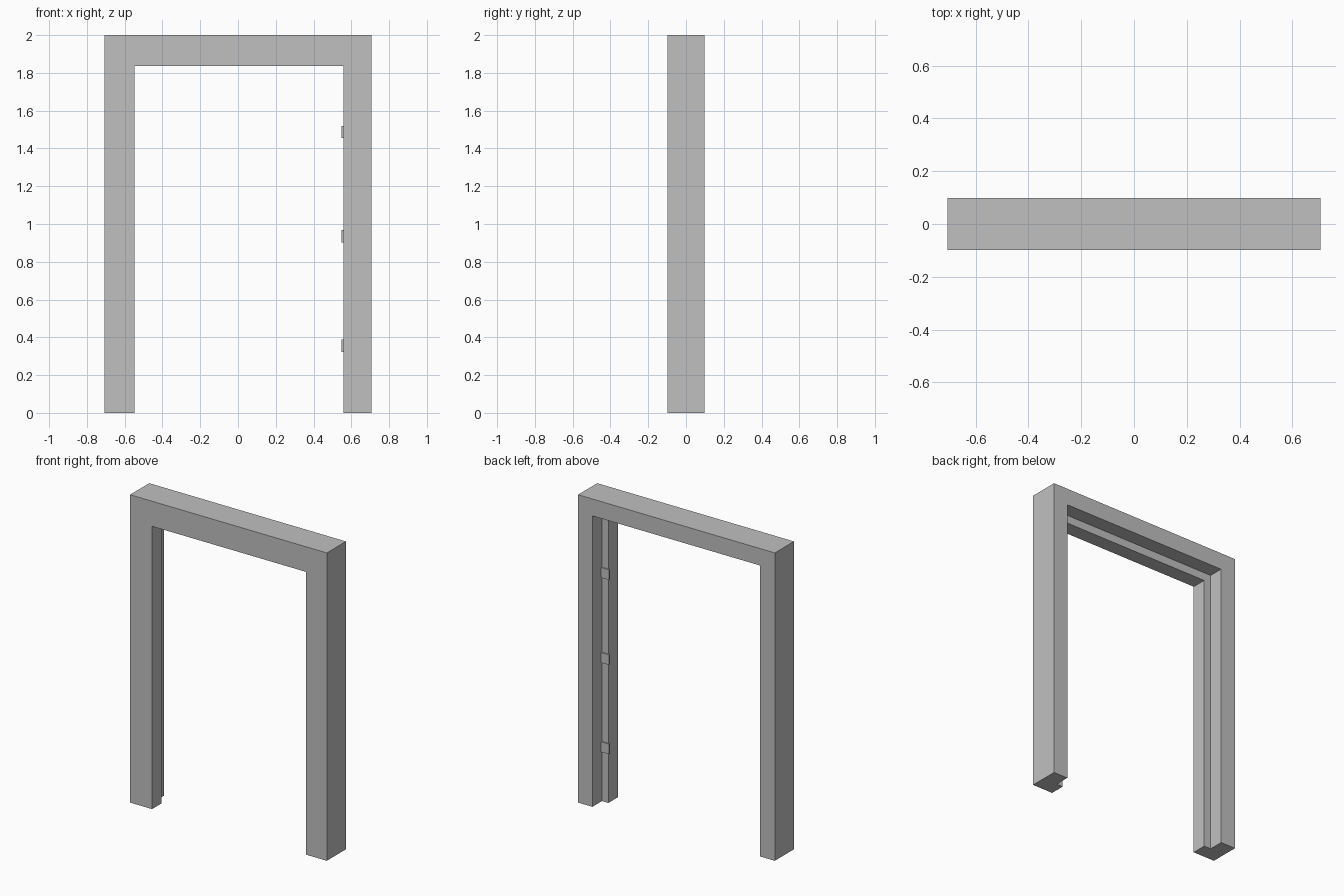
import bpy
import bmesh
from mathutils import Vector

default = bpy.data.objects.get("Cube")
if default:
    bpy.data.objects.remove(default, do_unlink=True)

HALF_W, HALF_D, HEIGHT = 0.707, 0.098, 2.0
STOP_Y = 0.0

# Single painted finish
grey = bpy.data.materials.new("warm_grey_paint")
grey.use_nodes = True
colour = (0.53, 0.53, 0.53, 1)
grey.diffuse_color = colour
grey.node_tree.nodes["Principled BSDF"].inputs["Base Color"].default_value = colour


def finish(bm, name):
    bmesh.ops.recalc_face_normals(bm, faces=bm.faces)
    mesh = bpy.data.meshes.new(name)
    bm.to_mesh(mesh)
    bm.free()
    mesh.materials.append(grey)
    obj = bpy.data.objects.new(name, mesh)
    bpy.context.collection.objects.link(obj)
    return obj


# Widths of each frame member as (right, left, top): stop side and rebated side
outer = (0, 0, 0)
stop = (0.158, 0.149, 0.163)
rebate = (0.108, 0.103, 0.110)

# Rebated L-shaped cross-section, swept up, across and down with mitred corners
section = [(outer, -HALF_D), (stop, -HALF_D), (stop, STOP_Y),
           (rebate, STOP_Y), (rebate, HALF_D), (outer, HALF_D)]
bm = bmesh.new()
rings = []
for side, at_top in ((-1, False), (-1, True), (1, True), (1, False)):
    ring = []
    for (right, left, top), y in section:
        x = side * (HALF_W - (left if side > 0 else right))
        z = HEIGHT - top if at_top else 0
        ring.append(bm.verts.new((x, y, z)))
    rings.append(ring)
for a, b in zip(rings, rings[1:]):
    for i in range(len(section)):
        j = (i + 1) % len(section)
        bm.faces.new((a[i], a[j], b[j], b[i]))
bm.faces.new(rings[0])
bm.faces.new(rings[-1])
bmesh.ops.recalc_face_normals(bm, faces=bm.faces)
bmesh.ops.dissolve_limit(bm, angle_limit=0.01, verts=bm.verts, edges=bm.edges)
finish(bm, "door_frame")

# Three hinge plates on the left stop, just proud of its inner edge
plate_min_x, plate_max_x = 0.547, HALF_W - rebate[1]
for label, z in (("lower", 0.355), ("middle", 0.935), ("upper", 1.487)):
    bm = bmesh.new()
    bmesh.ops.create_cube(bm, size=1)
    bmesh.ops.scale(bm, vec=(plate_max_x - plate_min_x, 0.008, 0.066), verts=bm.verts)
    centre = Vector(((plate_min_x + plate_max_x) / 2, STOP_Y + 0.004, z))
    bmesh.ops.translate(bm, vec=centre, verts=bm.verts)
    finish(bm, label + "_hinge_plate")
